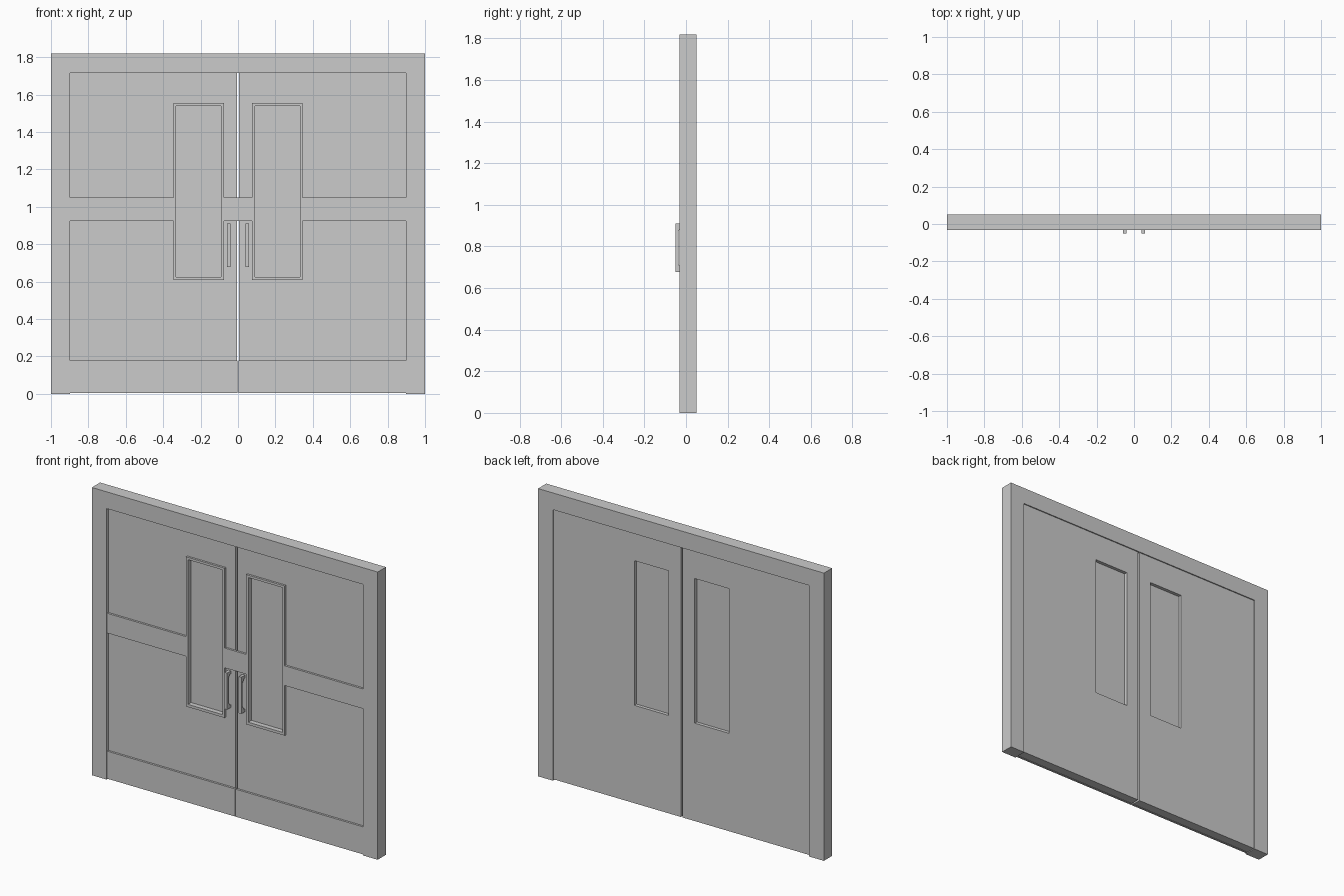
import bpy, bmesh
from mathutils import Matrix

if "Cube" in bpy.data.objects:
    bpy.data.objects.remove(bpy.data.objects["Cube"])

FRONT = Matrix(((1, 0, 0), (0, 0, -1), (0, 1, 0))).to_4x4()   # profile drawn in x-z
SIDE = Matrix(((0, 0, 1), (1, 0, 0), (0, 1, 0))).to_4x4()     # profile drawn in y-z


def rect(x0, x1, z0, z1):
    return [(x0, z0), (x1, z0), (x1, z1), (x0, z1)]


def flip(loop):
    return [(-x, z) for x, z in reversed(loop)]


def plate(name, loops, lo, hi, basis=FRONT):
    """Filled outline (first loop) with holes (other loops), extruded from lo to hi."""
    cu = bpy.data.curves.new(name, 'CURVE')
    cu.dimensions = '2D'
    cu.fill_mode = 'BOTH'
    cu.extrude = (hi - lo) / 2
    for loop in loops:
        sp = cu.splines.new('POLY')
        sp.points.add(len(loop) - 1)
        for p, (a, b) in zip(sp.points, loop):
            p.co = (a, b, 0, 1)
        sp.use_cyclic_u = True
        sp.use_smooth = False
    tmp = bpy.data.objects.new(name + "_outline", cu)
    bpy.context.collection.objects.link(tmp)
    dg = bpy.context.evaluated_depsgraph_get()
    me = bpy.data.meshes.new_from_object(tmp.evaluated_get(dg))
    bpy.data.objects.remove(tmp)
    mid = (lo + hi) / 2
    shift = (0, mid, 0) if basis is FRONT else (mid, 0, 0)
    me.transform(Matrix.Translation(shift) @ basis)
    bm = bmesh.new()
    bm.from_mesh(me)
    bmesh.ops.remove_doubles(bm, verts=bm.verts, dist=1e-5)
    bmesh.ops.recalc_face_normals(bm, faces=bm.faces)
    for f in bm.faces:
        f.smooth = False
    bm.to_mesh(me)
    bm.free()
    me.name = name
    ob = bpy.data.objects.new(name, me)
    bpy.context.collection.objects.link(ob)
    return ob


# Outer door frame
half = [(0.897, 1.714), (0.897, 0), (1, 0), (1, 1.82)]
plate("door_frame", [half + flip(half)], -0.032, 0.05)

# Window opening shared by leaf, trim and glass
opening = rect(0.091, 0.331, 0.625, 1.54)

# Leaves, glass, kick plates and handles, mirrored left and right
grip = [(-0.012, 0.678), (-0.051, 0.678), (-0.051, 0.91), (-0.012, 0.91),
        (-0.012, 0.892), (-0.024, 0.892), (-0.037, 0.872),
        (-0.037, 0.716), (-0.024, 0.696), (-0.012, 0.696)]
for side, m in (("right", lambda l: l), ("left", flip)):
    plate("door_leaf_" + side, [m(rect(0.006, 0.897, 0.006, 1.714)), m(opening)], -0.014, 0.043)
    plate("window_pane_" + side, [m(opening)], 0.004, 0.022)
    plate("kick_plate_" + side, [m(rect(0.0015, 0.897, 0.004, 0.178))], -0.027, -0.014)
    x0, x1 = (0.04, 0.059) if side == "right" else (-0.059, -0.04)
    plate("pull_handle_" + side, [grip], x0, x1, SIDE)

# Raised trim: cross band merged with both window surrounds
half = [(0.075, 0.925), (0.075, 0.608), (0.345, 0.608), (0.345, 0.925), (0.897, 0.925),
        (0.897, 1.05), (0.345, 1.05), (0.345, 1.555), (0.075, 1.555), (0.075, 1.05)]
plate("band_and_window_trim", [half + flip(half), opening, flip(opening)], -0.027, -0.014)
